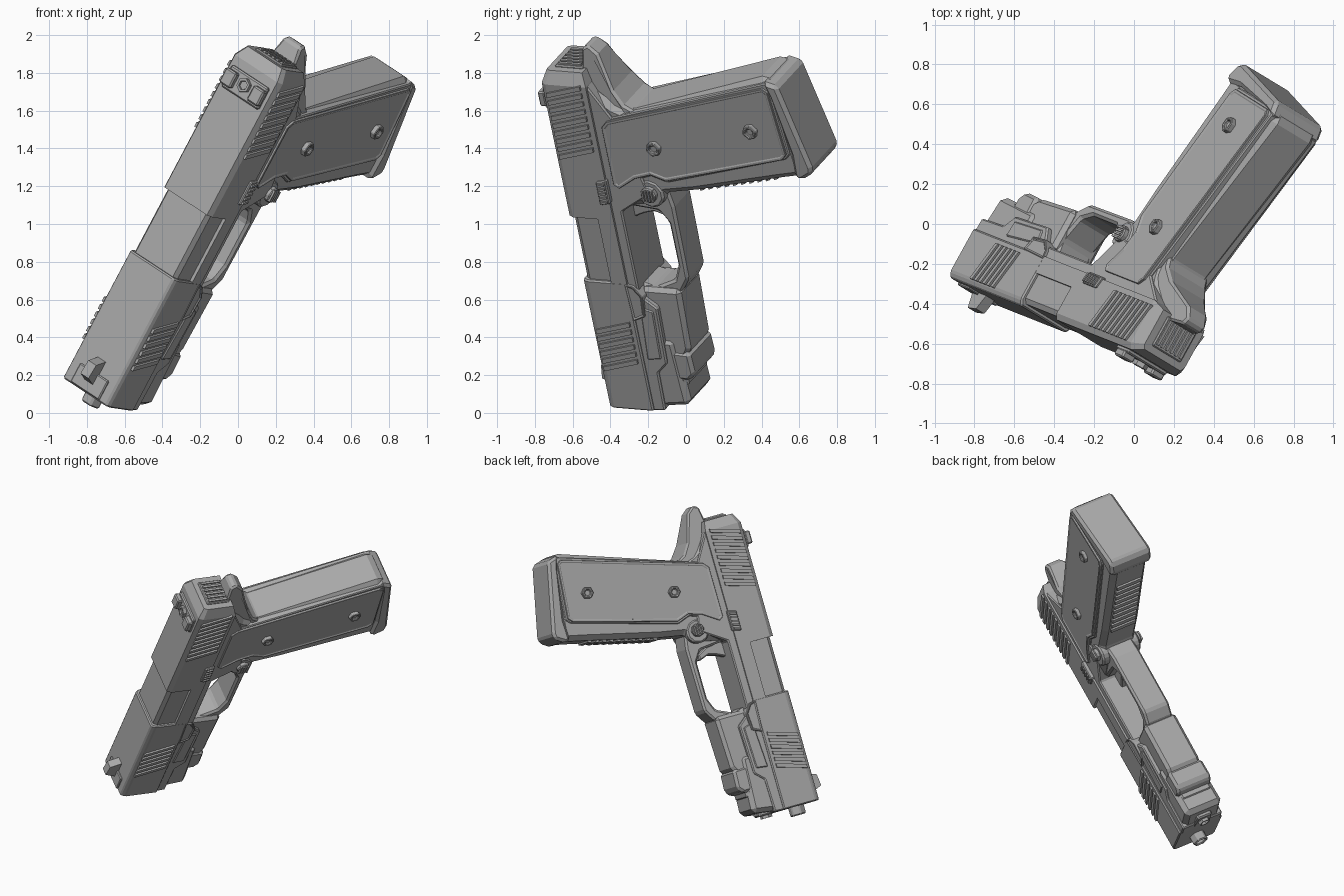
import bpy, bmesh, math
from mathutils import Vector, Matrix

cube = bpy.data.objects.get("Cube")
if cube:
    bpy.data.objects.remove(cube, do_unlink=True)

# One material for the whole model
grey = bpy.data.materials.new("gunmetal_grey")
grey.use_nodes = True
tone = (0.4, 0.4, 0.4, 1)
grey.diffuse_color = tone
shader = next(n for n in grey.node_tree.nodes if n.type == 'BSDF_PRINCIPLED')
shader.inputs["Base Color"].default_value = tone

# Tilted frame: local x = towards muzzle, y = left, z = up from grip to sights
forward = Vector((-.53, .21, -1)).normalized()
left = forward.cross(Vector((.368, .51, .09))).normalized()
up = forward.cross(left)
POSE = Matrix((forward, left, up)).transposed().to_4x4()
POSE.translation = Vector((.238, -.0925, 1.483))

AXES = {
    'side': lambda a, b, c: Vector((a, c, b)),    # outline (x, z), depth along y
    'length': lambda a, b, c: Vector((c, a, b)),  # outline (y, z), depth along x
    'height': lambda a, b, c: Vector((a, b, c)),  # outline (x, y), depth along z
}


def prism(name, outline, lo, hi, axis='side', bevel=0.0, dimple=None, shape=None):
    """Extrude an outline; dimple = (inset, depth) on both caps."""
    bm = bmesh.new()
    rings = [[bm.verts.new(AXES[axis](a, b, c)) for a, b in outline] for c in (lo, hi)]
    caps = [bm.faces.new(r) for r in rings]
    n = len(outline)
    for i in range(n):
        j = (i + 1) % n
        bm.faces.new((rings[0][i], rings[0][j], rings[1][j], rings[1][i]))
    if shape:
        for v in bm.verts:
            v.co = shape(v.co.copy())
    bmesh.ops.recalc_face_normals(bm, faces=bm.faces[:])
    if dimple:
        bmesh.ops.inset_region(bm, faces=caps, thickness=dimple[0], depth=0)
        bmesh.ops.inset_region(bm, faces=caps, thickness=.002, depth=-dimple[1])
    mesh = bpy.data.meshes.new(name)
    bm.to_mesh(mesh)
    bm.free()
    mesh.materials.append(grey)
    ob = bpy.data.objects.new(name, mesh)
    bpy.context.collection.objects.link(ob)
    ob.matrix_world = POSE
    if bevel:
        mod = ob.modifiers.new("edges", 'BEVEL')
        mod.width = bevel
        mod.segments = 1
        mod.limit_method = 'ANGLE'
    return ob


def slab(name, outline, half, **kw):
    return prism(name, outline, -half, half, **kw)


def mirrored(half):
    return half + [(-y, z) for y, z in reversed(half)]


def polygon(a, b, r, n=6, turn=0.0):
    return [(a + r * math.cos(turn + math.tau * i / n),
             b + r * math.sin(turn + math.tau * i / n)) for i in range(n)]


def box(a0, a1, b0, b1):
    return [(a0, b0), (a1, b0), (a1, b1), (a0, b1)]


# Slide: full sections at both ends, slimmer ejection section between
section = mirrored([(.168, .345), (.168, .59), (.15, .62)])
prism("slide_rear", section, -.34, .469, 'length')
prism("slide_front", section, .853, 1.633, 'length', bevel=.008)
prism("slide_lower_middle", mirrored([(.168, .345), (.168, .44)]), .46, .86, 'length')
prism("barrel_hood", mirrored([(.15, .42), (.15, .575), (.132, .6)]), .46, .86, 'length')


def cap_taper(co):
    if co.x < -.38:
        co.y *= .8
        co.z = .47 + (co.z - .47) * .8
    return co


prism("slide_rear_cap", section, -.41, -.34, 'length', shape=cap_taper)
prism("rear_plate", box(-.095, .095, .385, .555), -.42, -.4, 'length', bevel=.006)
for i in range(6):
    y = -.075 + i * .03
    prism("rear_plate_rib", box(y - .008, y + .008, .4, .54), -.43, -.41, 'length')


# Slanted grip ridges on both flanks of the slide
def ridges(name, start, count, step):
    for i in range(count):
        top = start + i * step
        low = top - .06
        for side in (-1, 1):
            prism(name, [(top, .59), (top + .026, .59), (low + .026, .375), (low, .375)],
                  side * .16, side * .18)


ridges("rear_serration", -.29, 9, .047)
ridges("front_serration", 1.15, 6, .045)

# Sights
slab("rear_sight_base", box(-.29, -.16, .61, .64), .13, bevel=.008)
for side in (-1, 1):
    prism("rear_sight_post", box(-.27, -.18, .63, .672), side * .06, side * .135, bevel=.008)
prism("rear_sight_screw", polygon(-.235, 0, .04), .63, .665, 'height', dimple=(.014, .012))
slab("front_sight_base", box(1.51, 1.625, .61, .632), .1, bevel=.006)
slab("front_sight", [(1.43, .61), (1.46, .7), (1.54, .71), (1.58, .61)], .028)

# Muzzle
prism("barrel", polygon(0, .5, .058), 1.5, 1.695, 'length', bevel=.008, dimple=(.02, .05))
prism("guide_plate", mirrored([(.055, .2), (.07, .33)]), 1.5, 1.635, 'length', bevel=.01)
prism("guide_rod", polygon(0, .27, .042), 1.5, 1.655, 'length', dimple=(.012, .02))

# Frame under the slide
slab("frame", [(-.36, .36), (1.635, .36), (1.63, .28), (1.4, .275), (1.34, .21), (1.0, .2),
               (.93, .29), (.42, .29), (.3, .1), (-.1, .2)], .155, bevel=.008)
slab("frame_nose", [(1.2, .36), (1.63, .36), (1.6, .13), (1.2, .15)], .142, bevel=.03)
slab("dust_cover", [(.9, .3), (.9, .06), (1.26, .072), (1.34, .12), (1.5, .13), (1.5, .3)],
     .125, bevel=.022)
slab("rail_clip", [(1.27, .25), (1.28, .075), (1.41, .07), (1.45, .11), (1.45, .25)],
     .134, bevel=.018)
slab("takedown_plate", [(.86, .36), (1.08, .35), (1.05, .275), (.93, .265), (.87, .31)],
     .172, bevel=.006, dimple=(.012, .006))
slab("frame_side_panel", [(1.0, .3), (1.32, .32), (1.31, .235), (1.02, .225)], .162, bevel=.006)

# Trigger guard and trigger
slab("trigger_guard", [(.27, .3), (.28, .02), (.4, .0), (.84, .005), (.92, .06), (1.0, .3),
                       (.88, .3), (.905, .22), (.85, .09), (.76, .052), (.5, .052),
                       (.43, .1), (.41, .3)], .1, bevel=.014)
slab("trigger", [(.4, .3), (.52, .3), (.49, .23), (.475, .17), (.5, .1), (.455, .1),
                 (.42, .17)], .035, bevel=.008)

# Grip body
slab("grip_core", [(-.32, .36), (-.22, .22), (-.19, .14), (-.465, -.72), (-.45, -.8),
                   (.12, -.87), (.15, -.72), (.27, -.18), (.3, 0), (.37, .1), (.42, .36)],
     .142, bevel=.036)
panel = [(-.137, .265), (-.195, .06), (-.42, -.735), (-.4, -.765), (-.02, -.8), (.01, -.77),
         (.2, -.03), (.17, .06), (.2, .16), (.27, .27), (.25, .3), (-.1, .3)]
slab("grip_surround", [(-.05 + (a + .05) * 1.07, -.24 + (b + .24) * 1.03) for a, b in panel],
     .153, bevel=.006)
slab("grip_panel", panel, .167, bevel=.01, dimple=(.016, .004))


# Beavertail narrows towards its tip
def tail_taper(co):
    blend = min(max((co.x + .5) / .25, 0), 1)
    co.y *= .46 + .54 * blend
    return co


slab("beavertail", [(-.515, .39), (-.535, .35), (-.49, .295), (-.417, .265), (-.3, .215),
                    (-.225, .16), (-.19, .1), (-.1, .12), (-.1, .36), (-.4, .4)],
     .13, bevel=.012, shape=tail_taper)

# Magazine base
slab("magazine_base", [(-.46, -.735), (-.435, -.825), (.05, -.935), (.09, -.93),
                       (.135, -.855), (.12, -.82), (-.02, -.825), (-.36, -.765)],
     .16, bevel=.022)

# Front strap ribs
for i in range(10):
    z = -.19 - i * .052
    x = .31 + .222 * z
    slab("front_strap_rib", [(x - .04, z - .018), (x + .008, z - .018),
                             (x + .018, z + .006), (x - .03, z + .016)], .095)

# Grip screws, release button and slide lock appear on both sides
for x, z in ((0, 0), (-.154, -.616)):
    slab("grip_screw", polygon(x, z, .043, 6, .3), .19, bevel=.004, dimple=(.017, .014))
slab("release_pad", polygon(.3, .1, .085, 10), .15, bevel=.012)
slab("release_button", polygon(.294, .095, .046, 8), .178, bevel=.006)
for i in range(4):
    z = .068 + i * .018
    slab("release_rib", box(.262, .326, z - .005, z + .005), .188)
slab("slide_lock", [(.22, .335), (.36, .335), (.375, .4), (.235, .4)], .182, bevel=.006)
for i in range(5):
    x = .243 + i * .026
    slab("slide_lock_rib", [(x - .006, .345), (x + .006, .345), (x + .018, .392),
                            (x + .006, .392)], .192)
